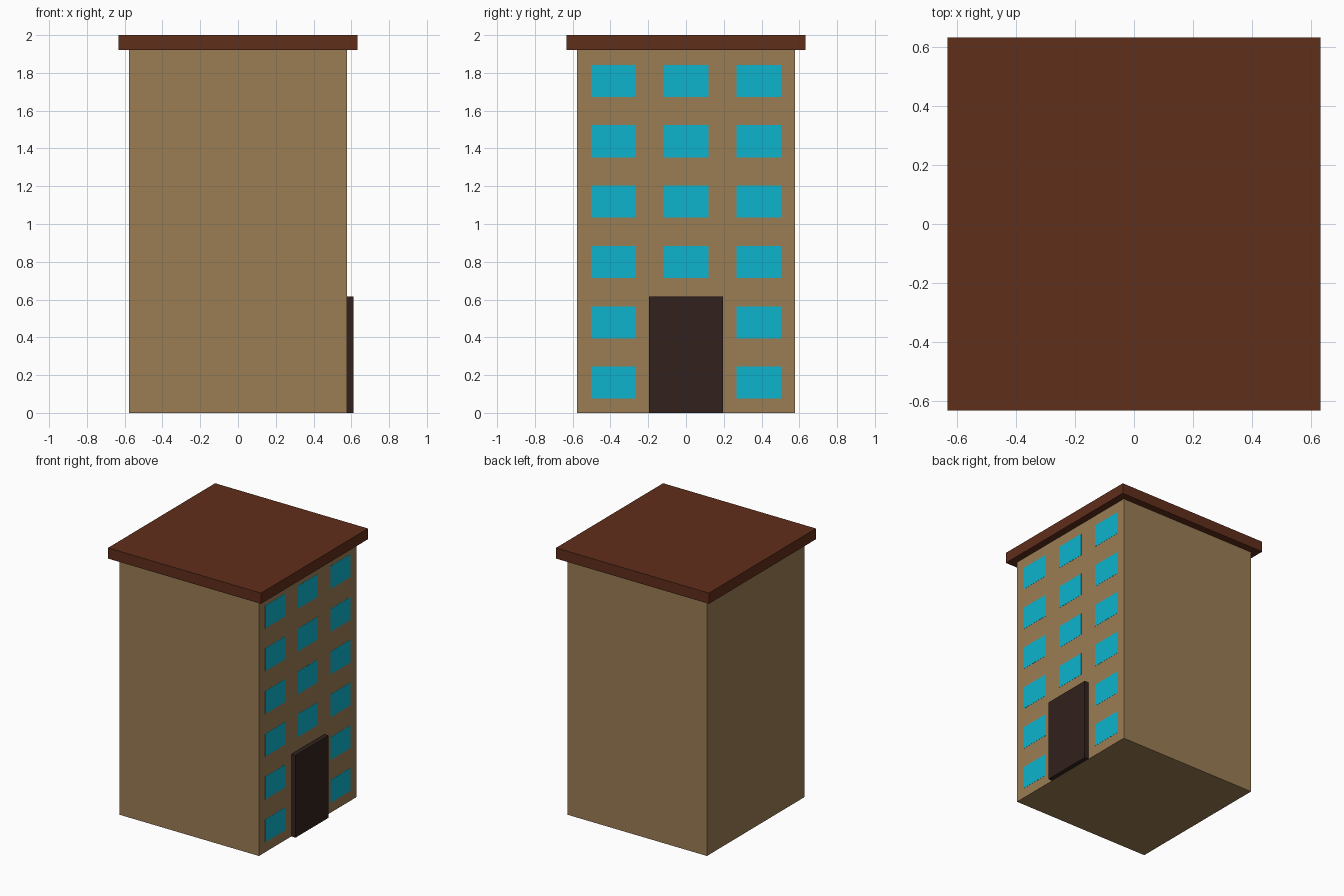
import bpy

if "Cube" in bpy.data.objects:
    bpy.data.objects.remove(bpy.data.objects["Cube"])


def material(name, r, g, b):
    # sRGB 0-255 to linear
    m = bpy.data.materials.new(name)
    m.diffuse_color = [((c / 255 + 0.055) / 1.055) ** 2.4 for c in (r, g, b)] + [1]
    m.use_nodes = True
    m.node_tree.nodes["Principled BSDF"].inputs["Base Color"].default_value = m.diffuse_color
    return m


def box(name, lo, hi, mat):
    bpy.ops.mesh.primitive_cube_add(size=1, location=[(a + b) / 2 for a, b in zip(lo, hi)])
    ob = bpy.context.object
    ob.name = name
    ob.scale = [b - a for a, b in zip(lo, hi)]
    bpy.ops.object.transform_apply(location=False, rotation=False, scale=True)
    ob.data.materials.append(mat)
    return ob


wall = material("wall_tan", 155, 125, 84)
roof = material("roof_brown", 96, 46, 27)
door = material("door_dark", 50, 34, 29)
glass = material("window_cyan", 13, 180, 206)

W = 0.577   # half width of the tower
R = 0.632   # half width of the roof slab

# Tower and overhanging flat roof
box("building_body", (-W, -W, 0), (W, W, 1.92), wall)
box("roof_slab", (-R, -R, 1.92), (R, R, 2.0), roof)

# Entrance door standing proud of the right wall
box("entrance_door", (W, -0.195, 0), (0.612, 0.195, 0.615), door)

# Flush window panes: six floors, the two lowest leave room for the door
for floor in range(6):
    z = 0.16 + floor * 0.3195
    for col, y in enumerate((-0.385, 0, 0.385)):
        if floor < 2 and col == 1:
            continue
        box(f"window_{floor + 1}_{col + 1}",
            (W - 0.01, y - 0.118, z - 0.085), (W + 0.001, y + 0.118, z + 0.085), glass)
